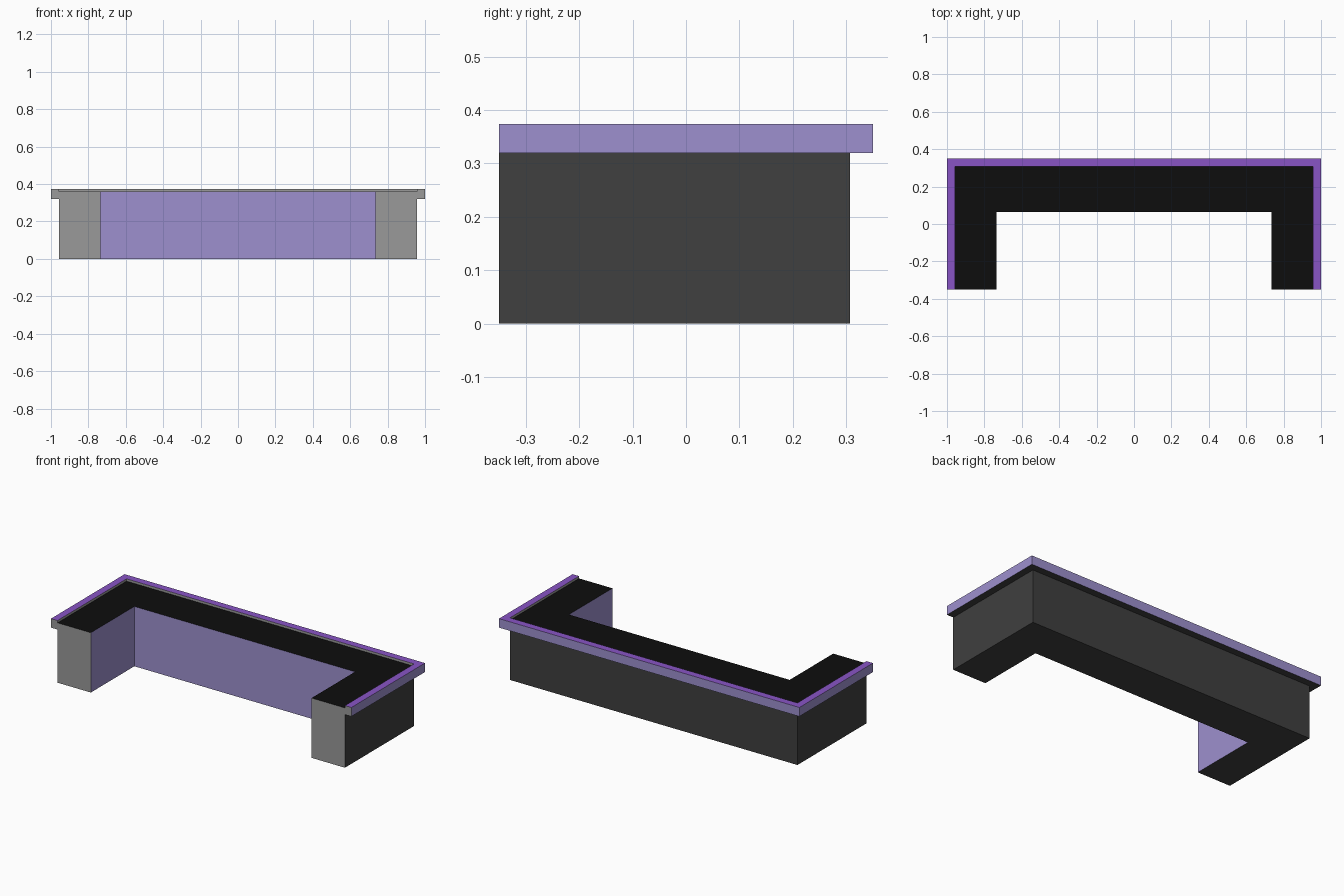
import bpy, bmesh

if "Cube" in bpy.data.objects:
    bpy.data.objects.remove(bpy.data.objects["Cube"])


def material(name, rgb):
    m = bpy.data.materials.new(name)
    m.diffuse_color = (*rgb, 1)
    m.use_nodes = True
    m.node_tree.nodes["Principled BSDF"].inputs["Base Color"].default_value = m.diffuse_color
    return m


GREY = material("grey", (0.32, 0.32, 0.32))
LAVENDER = material("lavender", (0.34, 0.28, 0.62))
DARK = material("dark", (0.05, 0.05, 0.05))
BLACK = material("black", (0.004, 0.004, 0.004))
PURPLE = material("purple", (0.25, 0.09, 0.56))


def u_shape(name, outer, inner, z0, z1, top, bottom, outside, inside):
    """U-shaped prism open to the front; outer and inner are (half width, back y)."""
    front = -0.35
    (ox, oy), (ix, iy) = outer, inner
    outline = [(-ox, front), (-ix, front), (-ix, iy), (ix, iy),
               (ix, front), (ox, front), (ox, oy), (-ox, oy)]
    sides = [GREY, inside, inside, inside, GREY, outside, outside, outside]
    mats = [GREY, LAVENDER, DARK, BLACK, PURPLE]
    mesh = bpy.data.meshes.new(name)
    for m in mats:
        mesh.materials.append(m)
    bm = bmesh.new()
    low = [bm.verts.new((x, y, z0)) for x, y in outline]
    high = [bm.verts.new((x, y, z1)) for x, y in outline]
    bm.faces.new(high).material_index = mats.index(top)
    bm.faces.new(low[::-1]).material_index = mats.index(bottom)
    for i, m in enumerate(sides):
        j = (i + 1) % len(outline)
        f = bm.faces.new((low[i], low[j], high[j], high[i]))
        f.material_index = mats.index(m)
    bm.to_mesh(mesh)
    bm.free()
    bpy.context.collection.objects.link(bpy.data.objects.new(name, mesh))


# Counter body with its recessed black worktop
u_shape("counter_body", (0.957, 0.307), (0.735, 0.064), 0, 0.36,
        BLACK, DARK, DARK, LAVENDER)
# Raised rim around the outer edge
u_shape("counter_rim", (1.0, 0.35), (0.957, 0.307), 0.32, 0.374,
        PURPLE, DARK, LAVENDER, GREY)
